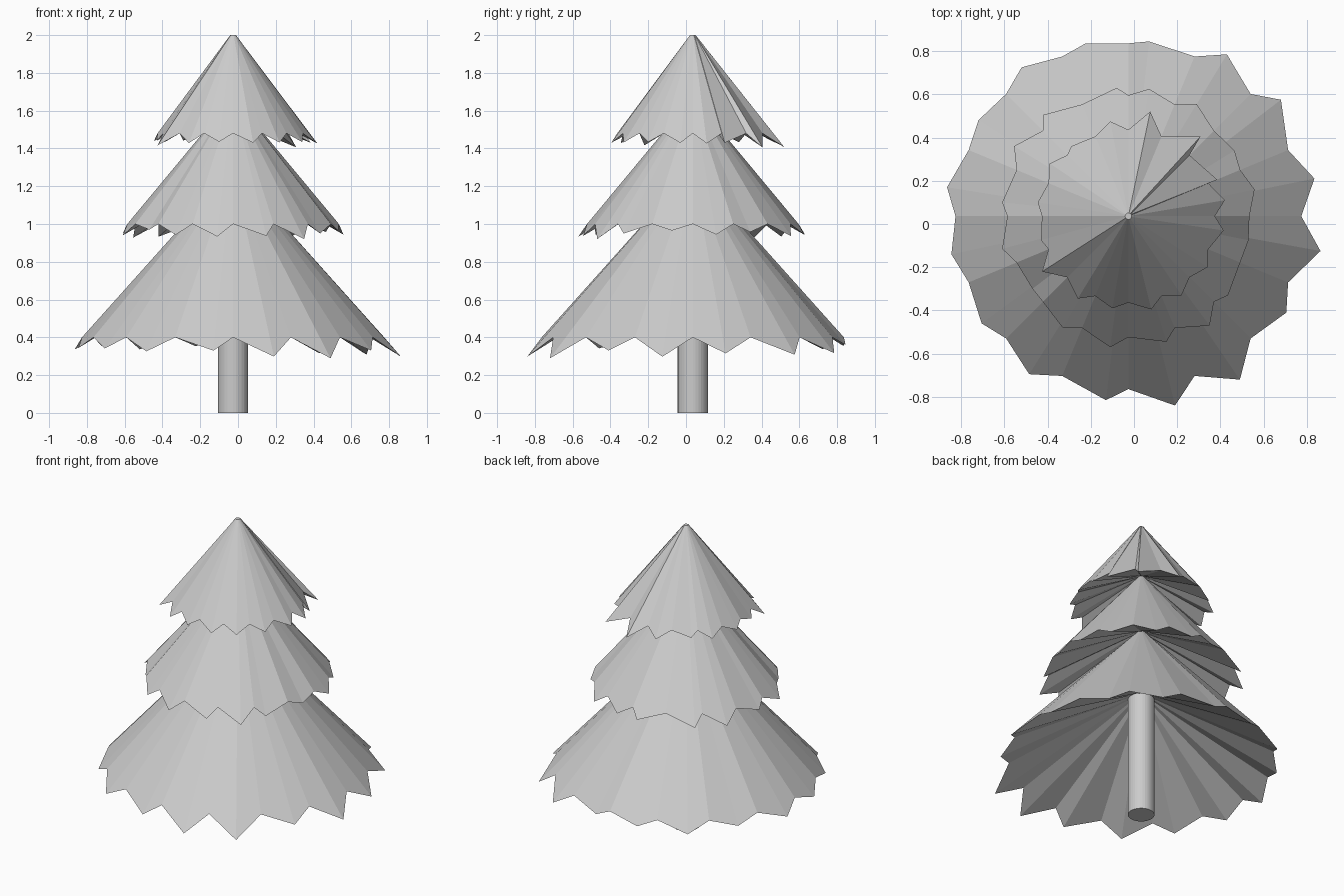
import bpy, bmesh
from math import sin, cos, pi, hypot

if "Cube" in bpy.data.objects:
    bpy.data.objects.remove(bpy.data.objects["Cube"])

CX, CY = -0.026, 0.036   # trunk axis; the ragged tips are uneven around it


def branch_tier(name, radius, base_z, neck, top, slope, tips):
    """32-sided tier: a shallow underside flares from the neck to a ragged rim,
    then a cone closes up to the top. neck and top are (radius, z)."""
    bm = bmesh.new()

    def ring(r, z):
        return [bm.verts.new((CX + r * cos(2 * pi * i / 32),
                              CY + r * sin(2 * pi * i / 32), z)) for i in range(32)]

    lower, rim, upper = ring(*neck), ring(radius, base_z), ring(*top)
    # every second rim vertex is pulled out and down into a tip
    for (x, y), v in zip(tips, rim[1::2]):
        drop = 0.03 + slope * max(0, hypot(x - CX, y - CY) - radius)
        v.co = (x, y, base_z - drop)
    for a, b in ((lower, rim), (rim, upper)):
        for i in range(32):
            j = (i + 1) % 32
            bm.faces.new((a[i], a[j], b[j], b[i]))
    if top[1] == 2.0:
        bm.faces.new(upper)
    mesh = bpy.data.meshes.new(name)
    bm.to_mesh(mesh)
    bm.free()
    obj = bpy.data.objects.new(name, mesh)
    bpy.context.collection.objects.link(obj)


# Trunk, ending where the lowest underside begins
bpy.ops.mesh.primitive_cylinder_add(vertices=32, radius=0.08, depth=0.8,
                                    end_fill_type='NGON', location=(CX, CY, 0.4))
bpy.context.object.name = "trunk"

# Branch tiers, tips listed counter-clockwise from +x
NECK_1, NECK_2 = (0.03, 1.26), (0.02, 1.65)
branch_tier("lower_branches", 0.80, 0.40, (0.08, 0.80), NECK_1, 0.7, [
    (.835, .21), (.68, .575), (.43, .785), (.07, .845),
    (-.225, .835), (-.52, .725), (-.72, .48), (-.865, .17),
    (-.845, -.14), (-.705, -.46), (-.485, -.695), (-.13, -.815),
    (.19, -.84), (.49, -.72), (.705, -.41), (.863, -.125)])
branch_tier("middle_branches", 0.56, 1.0, NECK_1, NECK_2, 0.7, [
    (.558, .16), (.465, .34), (.29, .555), (.07, .625),
    (-.08, .63), (-.42, .505), (-.555, .36), (-.61, .10),
    (-.61, -.115), (-.47, -.30), (-.33, -.48), (-.11, -.57),
    (.15, -.545), (.35, -.47), (.435, -.33), (.53, -.075)])
branch_tier("upper_branches", 0.40, 1.48, NECK_2, (0.015, 2.0), 0.45, [
    (.42, .11), (.385, .205), (.308, .405), (.075, .52),
    (-.11, .475), (-.29, .36), (-.39, .28), (-.445, .10),
    (-.43, -.075), (-.425, -.22), (-.26, -.345), (-.10, -.39),
    (.08, -.395), (.22, -.33), (.34, -.20), (.415, -.03)])
